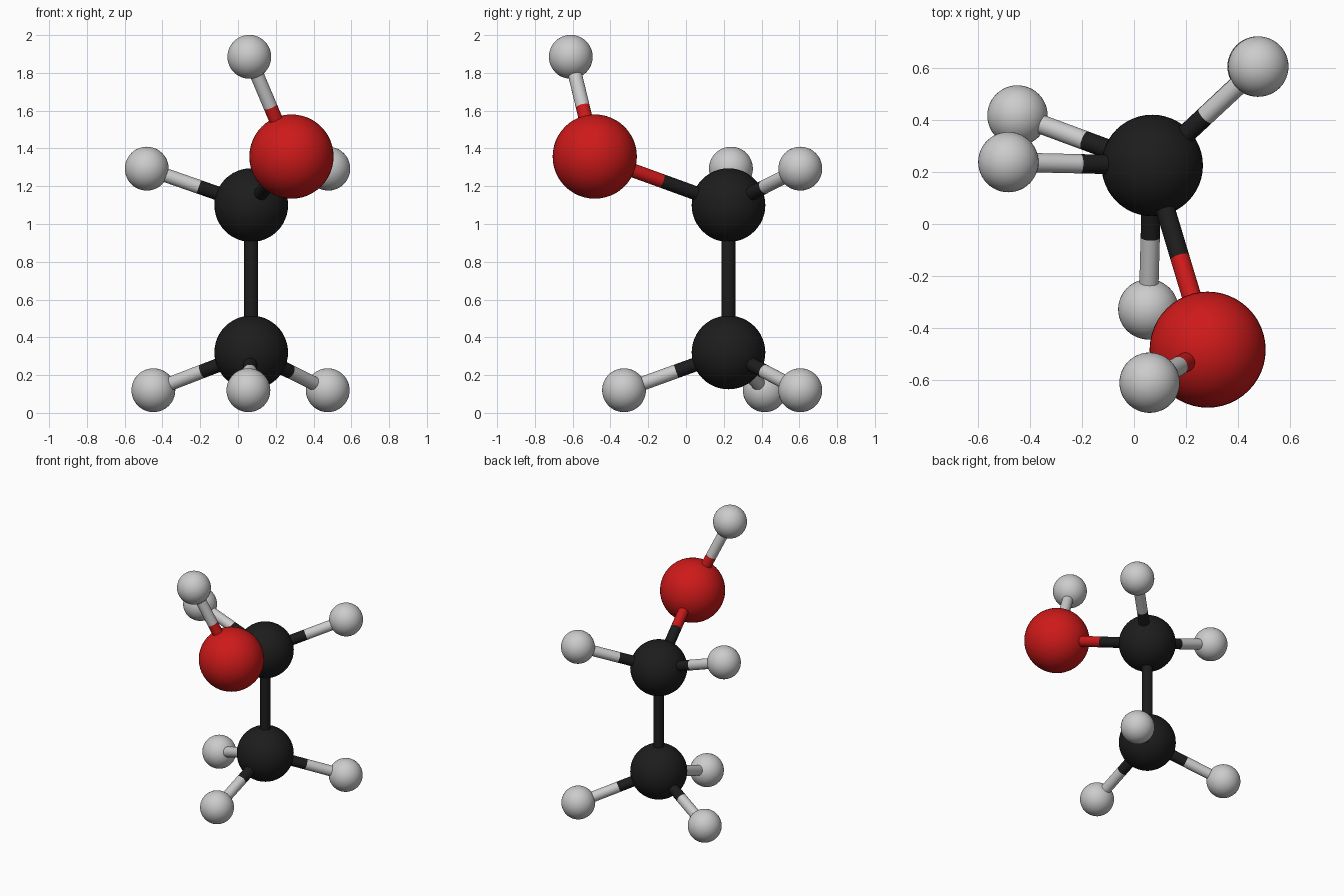
import bpy
from mathutils import Vector

if "Cube" in bpy.data.objects:
    bpy.data.objects.remove(bpy.data.objects["Cube"])


def material(name, rgb):
    m = bpy.data.materials.new(name)
    m.diffuse_color = (*rgb, 1)
    m.use_nodes = True
    m.node_tree.nodes["Principled BSDF"].inputs["Base Color"].default_value = m.diffuse_color
    return m


# element: (sphere radius, material); hydrogen stays plain grey
ELEMENTS = {
    "carbon": (0.195, material("black", (0.012, 0.012, 0.012))),
    "oxygen": (0.223, material("red", (0.62, 0.01, 0.01))),
    "hydrogen": (0.116, None),
}
BOND_RADIUS = 0.037

# atom: (element, centre)
ATOMS = {
    "lower_carbon": ("carbon", (0.07, 0.225, 0.32)),
    "upper_carbon": ("carbon", (0.07, 0.225, 1.10)),
    "oxygen": ("oxygen", (0.283, -0.483, 1.357)),
    "hydroxyl_hydrogen": ("hydrogen", (0.06, -0.61, 1.885)),
    "upper_hydrogen_left": ("hydrogen", (-0.483, 0.238, 1.293)),
    "upper_hydrogen_right": ("hydrogen", (0.478, 0.605, 1.293)),
    "lower_hydrogen_left": ("hydrogen", (-0.448, 0.417, 0.12)),
    "lower_hydrogen_right": ("hydrogen", (0.475, 0.605, 0.12)),
    "lower_hydrogen_front": ("hydrogen", (0.055, -0.328, 0.12)),
}
BONDS = [
    ("lower_carbon", "upper_carbon"),
    ("upper_carbon", "oxygen"),
    ("oxygen", "hydroxyl_hydrogen"),
    ("upper_carbon", "upper_hydrogen_left"),
    ("upper_carbon", "upper_hydrogen_right"),
    ("lower_carbon", "lower_hydrogen_left"),
    ("lower_carbon", "lower_hydrogen_right"),
    ("lower_carbon", "lower_hydrogen_front"),
]


def finish(name, mat):
    ob = bpy.context.object
    ob.name = name
    if mat:
        ob.data.materials.append(mat)
    bpy.ops.object.shade_smooth_by_angle()


def half_bond(name, start, end, mat):
    axis = end - start
    bpy.ops.mesh.primitive_cylinder_add(
        vertices=32, radius=BOND_RADIUS, depth=axis.length,
        location=(start + end) / 2,
        rotation=axis.to_track_quat('Z', 'Y').to_euler())
    finish(name, mat)


# atom spheres
for name, (element, centre) in ATOMS.items():
    radius, mat = ELEMENTS[element]
    bpy.ops.mesh.primitive_uv_sphere_add(
        segments=48, ring_count=24, radius=radius, location=centre)
    finish(name, mat)

# bonds: each half takes the colour of its own atom
for a, b in BONDS:
    pa, pb = Vector(ATOMS[a][1]), Vector(ATOMS[b][1])
    mid = (pa + pb) / 2
    half_bond(f"bond_{a}_to_{b}", pa, mid, ELEMENTS[ATOMS[a][0]][1])
    half_bond(f"bond_{b}_to_{a}", pb, mid, ELEMENTS[ATOMS[b][0]][1])
